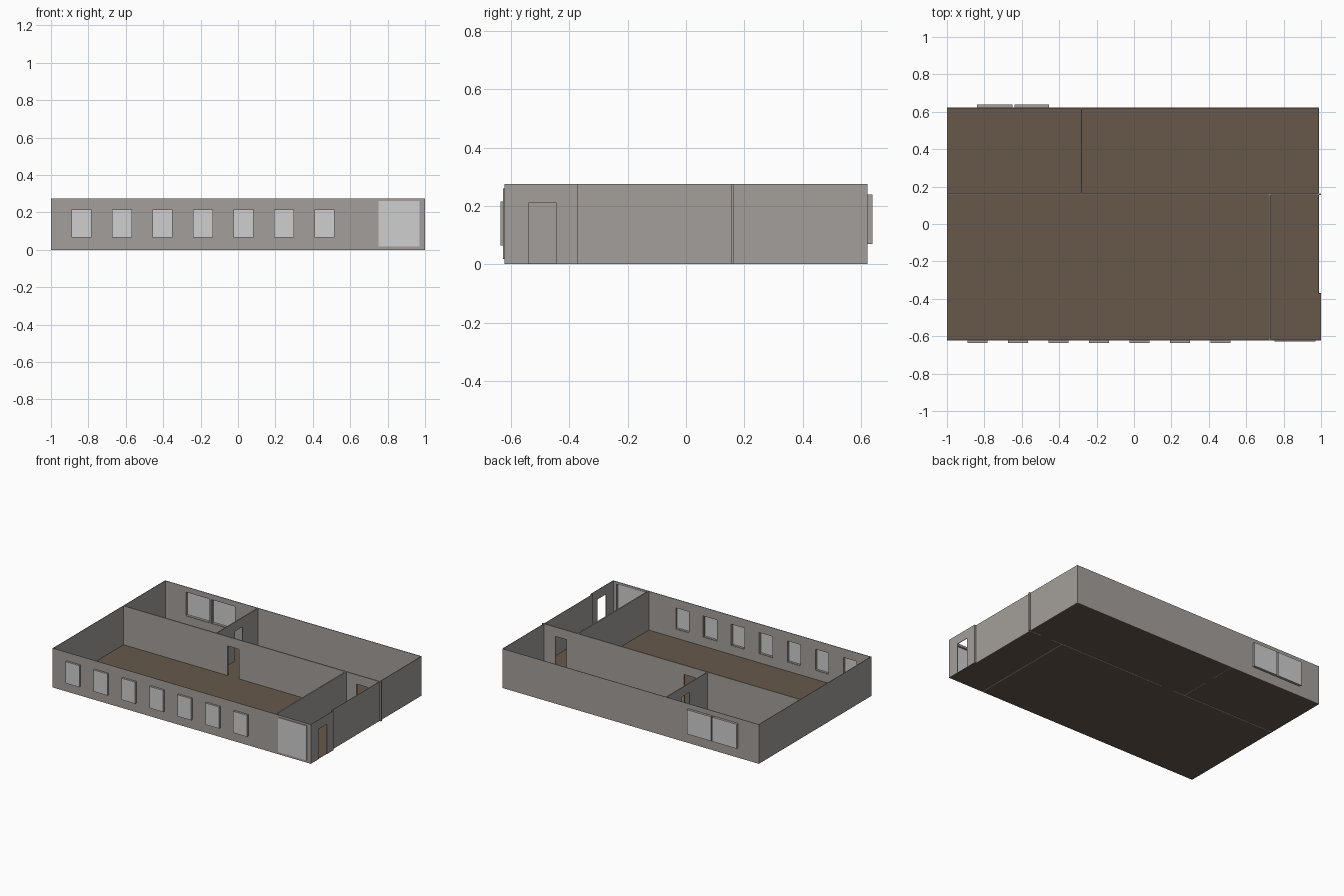
import bpy, bmesh
from mathutils import Vector

if "Cube" in bpy.data.objects:
    bpy.data.objects.remove(bpy.data.objects["Cube"])

H = 0.275          # wall height
DOOR = 0.21        # door height


def material(name, rgb):
    m = bpy.data.materials.new(name)
    m.diffuse_color = (*rgb, 1)
    m.use_nodes = True
    m.node_tree.nodes["Principled BSDF"].inputs["Base Color"].default_value = m.diffuse_color
    return m


WALL = material("wall_grey", (0.37, 0.345, 0.325))
PANE = material("pane_light_grey", (0.62, 0.62, 0.62))
FLOOR = material("floor_brown", (0.135, 0.098, 0.068))


def finish(bm, name, mat):
    bmesh.ops.recalc_face_normals(bm, faces=bm.faces)
    me = bpy.data.meshes.new(name)
    bm.to_mesh(me)
    bm.free()
    me.materials.append(mat)
    ob = bpy.data.objects.new(name, me)
    bpy.context.collection.objects.link(ob)
    return ob


def box(name, lo, hi, mat):
    bm = bmesh.new()
    bmesh.ops.create_cube(bm, size=1)
    for v in bm.verts:
        v.co = Vector([(a + b) / 2 + c * (b - a) for a, b, c in zip(lo, hi, v.co)])
    return finish(bm, name, mat)


def wall(name, axis, a, b, pos, thick, holes=(), z0=0.0, z1=H):
    """Slab along x or y from a to b, with (u0, u1, z0, z1) openings cut out.
    It starts at pos and grows by thick across its length."""
    us = sorted({a, b, *[u for h in holes for u in h[:2]]})
    zs = sorted({z0, z1, *[z for h in holes for z in h[2:]]})
    bm = bmesh.new()

    def vert(u, z):
        return bm.verts.new((u, pos, z) if axis == 'x' else (pos, u, z))

    grid = {(u, z): vert(u, z) for u in us for z in zs}
    for u0, u1 in zip(us, us[1:]):
        for w0, w1 in zip(zs, zs[1:]):
            cu, cz = (u0 + u1) / 2, (w0 + w1) / 2
            if not any(h[0] < cu < h[1] and h[2] < cz < h[3] for h in holes):
                bm.faces.new([grid[u0, w0], grid[u1, w0], grid[u1, w1], grid[u0, w1]])
    ext = bmesh.ops.extrude_face_region(bm, geom=bm.faces[:], use_keep_orig=True)
    off = Vector((0, thick, 0) if axis == 'x' else (thick, 0, 0))
    for g in ext['geom']:
        if isinstance(g, bmesh.types.BMVert):
            g.co += off
    return finish(bm, name, WALL)


def window(name, rect, y_wall, depth):
    """Box frame standing out of the wall, closed by a pane at its outer end."""
    x0, x1, z0, z1 = rect
    t = 0.003
    wall(name + "_frame", 'x', x0, x1, y_wall, depth,
         [(x0 + t, x1 - t, z0 + t, z1 - t)], z0, z1)
    ys = sorted((y_wall + depth, y_wall + depth * 1.1))
    box(name + "_pane", (x0, ys[0], z0), (x1, ys[1], z1), PANE)


# floors: main slab and the strip under the entrance step-out
box("main_floor", (-0.998, -0.618, 0.0006), (0.986, 0.618, 0.003), FLOOR)
box("entrance_floor", (0.986, -0.618, 0.0006), (0.998, -0.372, 0.003), FLOOR)

# openings
front_windows = [(-0.89 + 0.2165 * i, -0.783 + 0.2165 * i, 0.065, 0.216) for i in range(7)]
shop_window = (0.75, 0.97, 0.018, 0.26)
back_windows = [(-0.84, -0.65, 0.07, 0.24), (-0.64, -0.455, 0.07, 0.24)]

# outer walls
T = 0.004
wall("front_wall", 'x', -1, 1, -0.622, T, front_windows + [shop_window])
wall("back_wall", 'x', -1, 0.988, 0.618, T, back_windows)
wall("left_wall", 'y', -0.622, 0.622, -1, T)
wall("right_wall", 'y', -0.37, 0.622, 0.984, T)
wall("entrance_wall", 'y', -0.622, -0.37, 0.996, T, [(-0.54, -0.445, 0, DOOR)])
wall("entrance_return_wall", 'x', 0.984, 1, -0.374, T)

# inner walls
wall("long_partition", 'x', -0.998, 1, 0.156, 0.008,
     [(-0.19, -0.10, 0, DOOR), (0.81, 0.898, 0, DOOR)])
wall("back_partition", 'y', 0.162, 0.62, -0.283, 0.006, [(0.365, 0.447, 0, DOOR)])
wall("hall_partition", 'y', -0.62, 0.158, 0.721, 0.009)

# windows
for i, r in enumerate(front_windows):
    window(f"front_window_{i + 1}", r, -0.620, -0.0155)
window("entrance_window", shop_window, -0.620, -0.007)
for i, r in enumerate(back_windows):
    window(f"back_window_{i + 1}", r, 0.620, 0.018)
